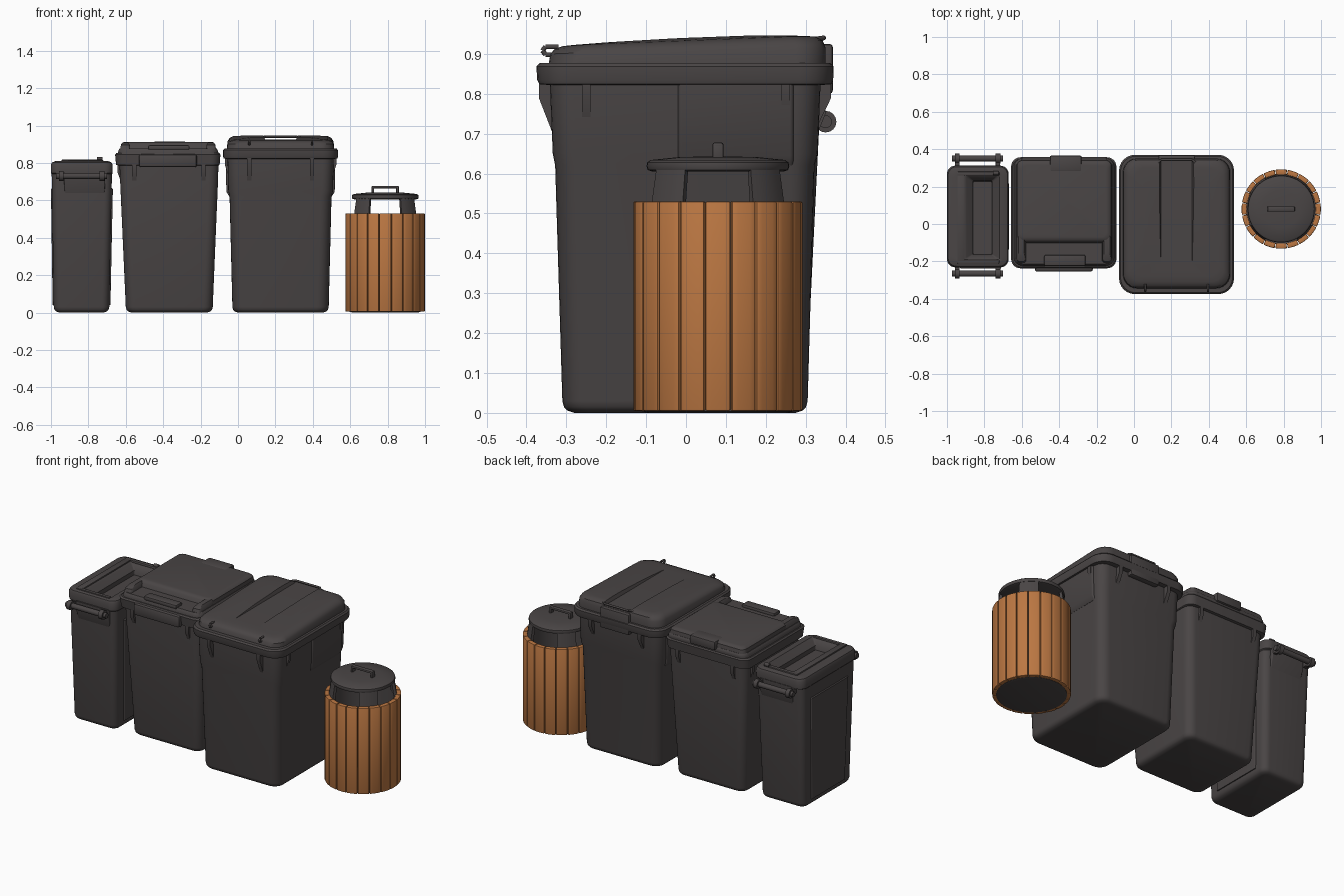
import bpy, bmesh, math
from mathutils import Vector


def material(name, col):
    m = bpy.data.materials.new(name)
    m.diffuse_color = (*col, 1)
    return m


CHAR = material("charcoal plastic", (0.068, 0.060, 0.060))
WOOD = material("orange wood", (0.50, 0.185, 0.055))


def make(name, bm, mat):
    bmesh.ops.recalc_face_normals(bm, faces=bm.faces)
    me = bpy.data.meshes.new(name)
    bm.to_mesh(me)
    bm.free()
    me.materials.append(mat)
    ob = bpy.data.objects.new(name, me)
    bpy.context.collection.objects.link(ob)
    return ob


def loft(name, secs, mat=CHAR, seg=6, tilt=None):
    """Stack of rounded rectangles (z, x0, x1, y0, y1, r), capped at both ends."""
    bm = bmesh.new()
    rings = []
    for z, x0, x1, y0, y1, r in secs:
        ring = []
        for q, (cx, cy) in enumerate(((x1 - r, y1 - r), (x0 + r, y1 - r), (x0 + r, y0 + r), (x1 - r, y0 + r))):
            for i in range(seg + 1):
                a = math.pi / 2 * (q + i / seg)
                x, y = cx + r * math.cos(a), cy + r * math.sin(a)
                ring.append(bm.verts.new((x, y, tilt(y, z) if tilt else z)))
        rings.append(ring)
    n = len(rings[0])
    for a, b in zip(rings, rings[1:]):
        for i in range(n):
            bm.faces.new((a[i], a[(i + 1) % n], b[(i + 1) % n], b[i]))
    bm.faces.new(rings[0][::-1])
    bm.faces.new(rings[-1])
    return make(name, bm, mat)


def disc_secs(cx, cy, pairs):
    return [(z, cx - r, cx + r, cy - r, cy + r, r * 0.99) for z, r in pairs]


def box(name, x0, x1, y0, y1, z0, z1, b=0.006, mat=CHAR):
    """Box with softened edges."""
    bm = bmesh.new()
    bmesh.ops.create_cube(bm, size=1)
    for v in bm.verts:
        v.co = ((x0 + x1) / 2 + v.co.x * (x1 - x0), (y0 + y1) / 2 + v.co.y * (y1 - y0), (z0 + z1) / 2 + v.co.z * (z1 - z0))
    if b:
        bmesh.ops.bevel(bm, geom=bm.edges[:], offset=b, segments=2, affect='EDGES', profile=0.5)
    return make(name, bm, mat)


def rod(name, p, q, r):
    p, q = Vector(p), Vector(q)
    bm = bmesh.new()
    bmesh.ops.create_cone(bm, cap_ends=True, segments=16, radius1=r, radius2=r, depth=(q - p).length)
    rot = (q - p).to_track_quat('Z', 'Y').to_matrix()
    for v in bm.verts:
        v.co = rot @ v.co + (p + q) / 2
    return make(name, bm, CHAR)


def path_rods(name, pts, r):
    for i, (p, q) in enumerate(zip(pts, pts[1:])):
        rod(f"{name}_{i}", p, q, r)


def gusset(name, x, y, ang, depth, z0, z1, w=0.022):
    """Triangular rib under a rim, pointing outward along ang."""
    o, t = Vector((math.cos(ang), math.sin(ang), 0)), Vector((-math.sin(ang), math.cos(ang), 0))
    bm = bmesh.new()
    sides = []
    for s in (-w / 2, w / 2):
        sides.append([bm.verts.new(Vector((x, y, z)) + o * u + t * s)
                      for u, z in ((-0.03, z0), (0, z0), (depth, z1 - 0.04), (depth, z1), (-0.03, z1))])
    a, b = sides
    for i in range(5):
        bm.faces.new((a[i], a[(i + 1) % 5], b[(i + 1) % 5], b[i]))
    bm.faces.new(a)
    bm.faces.new(b)
    return make(name, bm, CHAR)


def foot(x0, x1, y0, y1, r):
    """Rounded bottom sections of a bin body."""
    return [(z, x0 + d, x1 - d, y0 + d, y1 - d, r - d / 2) for z, d in ((0, 0.03), (0.006, 0.012), (0.015, 0.004), (0.03, 0))]


S, N = -math.pi / 2, math.pi / 2

# ---- large bin: body, rim, sloping lid
loft("large_bin_body", foot(-0.03, 0.485, -0.31, 0.305, 0.06) + [
    (0.62, -0.045, 0.50, -0.328, 0.322, 0.06), (0.65, -0.052, 0.508, -0.334, 0.33, 0.06),
    (0.84, -0.056, 0.512, -0.342, 0.338, 0.06)])
loft("large_bin_rim", [
    (0.822, -0.06, 0.515, -0.345, 0.342, 0.07), (0.824, -0.076, 0.531, -0.368, 0.364, 0.08),
    (0.835, -0.08, 0.535, -0.373, 0.369, 0.085), (0.868, -0.08, 0.535, -0.375, 0.37, 0.085),
    (0.877, -0.072, 0.527, -0.367, 0.362, 0.08)])


def slope(y, z):
    k = max(0, min(1, (z - 0.875) / 0.07))
    return z - k * 0.026 * (max(0, 0.15 - y) / 0.48) ** 1.3


lid = loft("large_bin_lid", [
    (0.87, -0.06, 0.515, -0.345, 0.35, 0.075), (0.915, -0.056, 0.511, -0.34, 0.35, 0.075),
    (0.933, -0.045, 0.50, -0.33, 0.343, 0.075), (0.943, -0.025, 0.48, -0.31, 0.325, 0.07),
    (0.945, 0.0, 0.455, -0.28, 0.30, 0.06), (0.946, 0.04, 0.415, -0.20, 0.25, 0.05),
    (0.946, 0.06, 0.395, -0.05, 0.20, 0.04)], tilt=slope)
# channel in the lid leading to the rear handle
cutter = loft("lid_channel_cutter", [(0.926, 0.145, 0.31, -0.4, 0.4, 0.005), (1.0, 0.11, 0.345, -0.4, 0.4, 0.005)])
mod = lid.modifiers.new("channel", 'BOOLEAN')
mod.operation, mod.solver, mod.object = 'DIFFERENCE', 'EXACT', cutter
new = bpy.data.meshes.new_from_object(lid.evaluated_get(bpy.context.evaluated_depsgraph_get()))
lid.modifiers.clear()
lid.data = new
bpy.data.objects.remove(cutter)
path_rods("large_bin_lid_handle", [(0.125, 0.325, 0.937), (0.145, 0.345, 0.94), (0.31, 0.345, 0.94), (0.33, 0.325, 0.937)], 0.006)
box("large_bin_rear_latch", 0.13, 0.325, 0.33, 0.368, 0.80, 0.925, 0.008)
for x in (0.06, 0.395):
    path_rods("large_bin_front_hinge", [(x, -0.32, 0.918), (x, -0.352, 0.918), (x, -0.36, 0.908), (x, -0.352, 0.898), (x, -0.32, 0.898)], 0.006)
    gusset("large_bin_front_rib", x, -0.334, S, 0.035, 0.70, 0.83)
    gusset("large_bin_rear_rib", x, 0.33, N, 0.034, 0.72, 0.83)
for y in (-0.25, 0.25):
    gusset("large_bin_right_rib", 0.506, y, 0, 0.02, 0.73, 0.83)
    gusset("large_bin_left_rib", -0.05, y, math.pi, 0.02, 0.73, 0.83)
# shoulder bulge on both sides
loft("large_bin_shoulder", [(0.62, -0.046, 0.501, -0.02, 0.27, 0.01), (0.645, -0.062, 0.517, -0.02, 0.27, 0.01),
                            (0.83, -0.066, 0.521, -0.02, 0.27, 0.01)])

# ---- medium bin: body, rim, lid with front ledge
loft("medium_bin_body", foot(-0.60, -0.135, -0.175, 0.30, 0.05) + [
    (0.70, -0.63, -0.107, -0.212, 0.333, 0.05), (0.81, -0.634, -0.104, -0.216, 0.337, 0.05)])
loft("medium_bin_rim", [
    (0.786, -0.637, -0.102, -0.218, 0.337, 0.05), (0.79, -0.652, -0.098, -0.23, 0.35, 0.05),
    (0.845, -0.657, -0.094, -0.237, 0.357, 0.05), (0.853, -0.65, -0.10, -0.23, 0.35, 0.05)])
loft("medium_bin_lid", [
    (0.845, -0.645, -0.103, -0.225, 0.35, 0.05), (0.862, -0.64, -0.106, -0.222, 0.352, 0.045),
    (0.872, -0.637, -0.11, -0.218, 0.35, 0.045), (0.878, -0.632, -0.115, -0.213, 0.345, 0.04)])
loft("medium_bin_lid_top", [
    (0.87, -0.63, -0.117, -0.105, 0.345, 0.03), (0.90, -0.625, -0.122, -0.095, 0.34, 0.03),
    (0.91, -0.615, -0.132, -0.085, 0.33, 0.03), (0.913, -0.60, -0.147, -0.07, 0.315, 0.03)])
for x0, x1 in ((-0.63, -0.575), (-0.172, -0.117)):
    loft("medium_bin_lid_cheek", [(0.87, x0, x1, -0.21, -0.06, 0.015), (0.897, x0 + 0.004, x1 - 0.004, -0.2, -0.06, 0.015),
                                  (0.909, x0 + 0.012, x1 - 0.012, -0.165, -0.06, 0.01)])
box("medium_bin_lid_grip", -0.48, -0.26, -0.225, -0.165, 0.87, 0.895, 0.008)
box("medium_bin_front_handle", -0.53, -0.22, -0.255, -0.215, 0.777, 0.847, 0.012)
box("medium_bin_rear_hinge", -0.45, -0.28, 0.28, 0.366, 0.862, 0.915, 0.008)
for x in (-0.555, -0.185):
    gusset("medium_bin_front_rib", x, -0.21, S, 0.02, 0.70, 0.79)
    gusset("medium_bin_rear_rib", x, 0.33, N, 0.02, 0.70, 0.79)
for y in (-0.15, 0.27):
    gusset("medium_bin_left_rib", -0.63, y, math.pi, 0.014, 0.71, 0.79)

# ---- slim bin: body with sunken slot in the top
loft("slim_bin_body", foot(-0.985, -0.688, -0.195, 0.27, 0.04) + [
    (0.74, -0.996, -0.674, -0.222, 0.297, 0.04), (0.745, -1.0, -0.67, -0.23, 0.31, 0.045),
    (0.79, -1.0, -0.67, -0.232, 0.312, 0.045), (0.803, -0.994, -0.676, -0.226, 0.306, 0.045),
    (0.810, -0.975, -0.695, -0.21, 0.29, 0.04), (0.810, -0.905, -0.72, -0.195, 0.262, 0.012),
    (0.803, -0.895, -0.728, -0.187, 0.254, 0.01), (0.775, -0.862, -0.758, -0.165, 0.23, 0.006),
    (0.735, -0.858, -0.762, -0.16, 0.225, 0.005)])
box("slim_bin_slot_border_left", -0.945, -0.905, -0.2, 0.265, 0.80, 0.818)
box("slim_bin_slot_border_front", -0.945, -0.72, -0.212, -0.19, 0.80, 0.816)
box("slim_bin_slot_border_back", -0.945, -0.72, 0.256, 0.28, 0.80, 0.818)
rod("slim_bin_lid_knob", (-0.755, 0.272, 0.82), (-0.725, 0.272, 0.82), 0.011)
# raised panels on the slim bin walls
loft("slim_bin_side_panel", [(0.04, -0.991, -0.682, -0.12, 0.20, 0.006), (0.66, -1.0, -0.669, -0.14, 0.22, 0.006),
                             (0.67, -0.99, -0.68, -0.14, 0.22, 0.006)])
loft("slim_bin_end_panel", [(0.62, -0.925, -0.715, -0.212, 0.287, 0.006), (0.70, -0.93, -0.71, -0.238, 0.313, 0.006),
                            (0.75, -0.93, -0.71, -0.238, 0.313, 0.006)])
for side, y, yw in (("front", -0.265, -0.225), ("back", 0.35, 0.30)):
    rod(f"slim_bin_{side}_handle_bar", (-0.972, y, 0.73), (-0.70, y, 0.73), 0.016)
    for x in (-0.945, -0.728):
        rod(f"slim_bin_{side}_handle_knob", (x - 0.013, y, 0.73), (x + 0.013, y, 0.73), 0.027)
        box(f"slim_bin_{side}_handle_bracket", x - 0.012, x + 0.012, min(y, yw), max(y, yw), 0.715, 0.745, 0.004)

# ---- round slatted bin: wooden slats around a liner
CX, CY = 0.787, 0.08


def arc_prism(name, a0, a1, lo, hi, mat, n=5, bevel=0):
    """Curved slab; lo and hi are (z, inner radius, outer radius)."""
    bm = bmesh.new()
    rows = []
    for i in range(n + 1):
        a = a0 + (a1 - a0) * i / n
        rows.append([bm.verts.new((CX + r * math.cos(a), CY + r * math.sin(a), z))
                     for z, r in ((lo[0], lo[1]), (lo[0], lo[2]), (hi[0], hi[2]), (hi[0], hi[1]))])
    for p, q in zip(rows, rows[1:]):
        for i in range(4):
            bm.faces.new((p[i], p[(i + 1) % 4], q[(i + 1) % 4], q[i]))
    bm.faces.new(rows[0])
    bm.faces.new(rows[-1])
    if bevel:
        bmesh.ops.recalc_face_normals(bm, faces=bm.faces)
        edges = [e for e in bm.edges if e.calc_face_angle(0) > 1]
        bmesh.ops.bevel(bm, geom=edges, offset=bevel, segments=2, affect='EDGES', profile=0.5)
    return make(name, bm, mat)


SLATS = 20
for i in range(SLATS):
    a, h = 2 * math.pi * i / SLATS, math.pi / SLATS - 0.009
    arc_prism(f"wood_slat_{i}", a - h, a + h, (0.005, 0.184, 0.212), (0.53, 0.184, 0.212), WOOD, 4, 0.004)
loft("round_bin_liner", disc_secs(CX, CY, [(0, 0.175), (0.004, 0.19), (0.522, 0.19), (0.528, 0.186),
                                           (0.522, 0.177), (0.03, 0.17)]), seg=12)
for k in range(4):
    a, h = math.pi / 4 + k * math.pi / 2, math.radians(17)
    arc_prism(f"lid_post_{k}", a - h, a + h, (0.50, 0.174, 0.192), (0.618, 0.158, 0.174), CHAR)
loft("round_bin_lid", disc_secs(CX, CY, [(0.605, 0.165), (0.609, 0.176), (0.618, 0.179), (0.628, 0.177),
                                         (0.634, 0.168), (0.641, 0.10), (0.643, 0.03)]), seg=12)
# arched lid handle
box("lid_handle_bar", CX - 0.073, CX + 0.073, CY - 0.014, CY + 0.014, 0.664, 0.678)
for s in (-1, 1):
    x = CX + s * 0.066
    box("lid_handle_leg", x - 0.007, x + 0.007, CY - 0.014, CY + 0.014, 0.63, 0.674, 0.004)

# ---- smooth shading with kept edges
bpy.ops.object.select_all(action='SELECT')
bpy.context.view_layer.objects.active = lid
bpy.ops.object.shade_smooth_by_angle(angle=math.radians(35))
